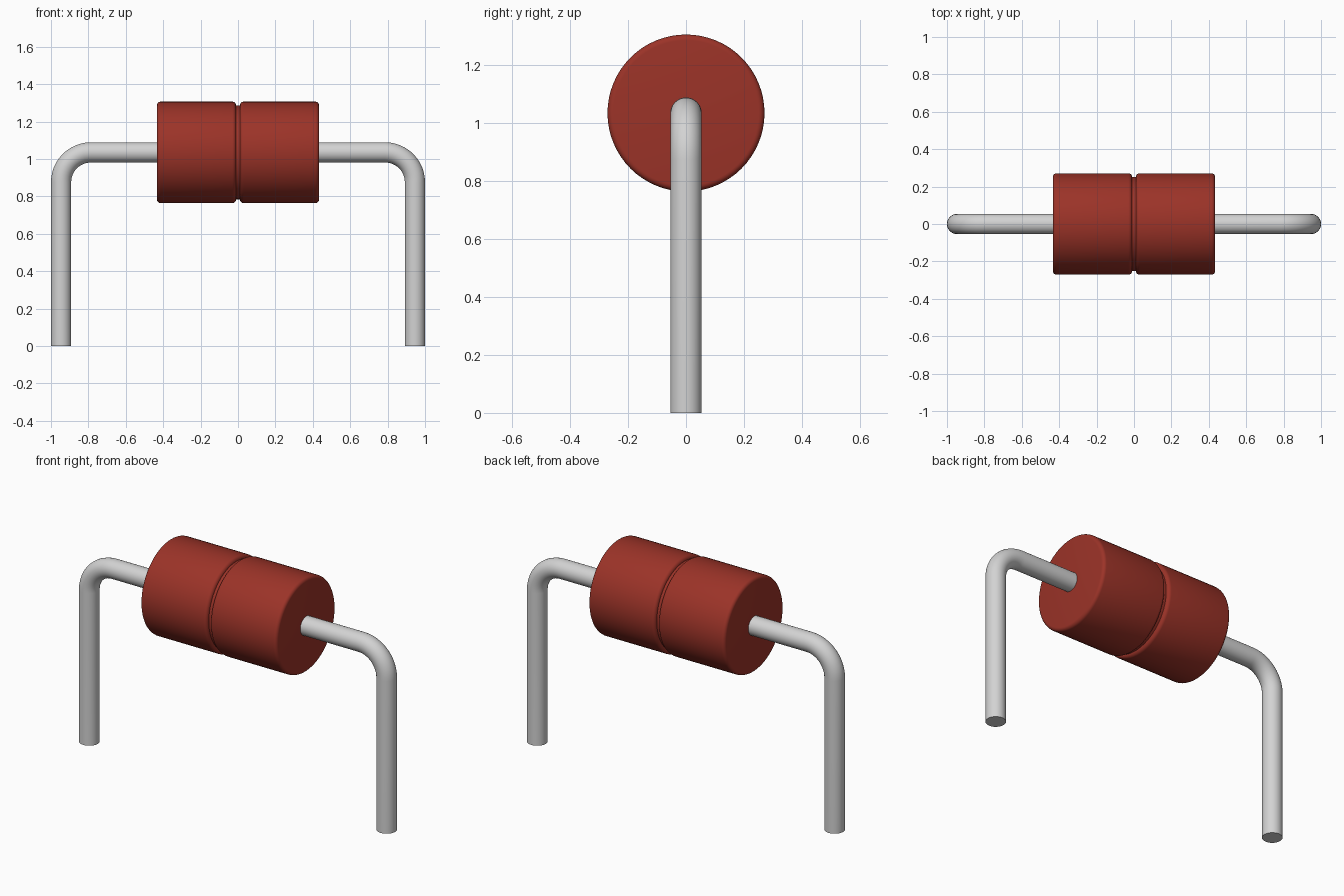
import bpy, bmesh
from math import sin, cos, pi, radians
from mathutils import Vector

cube = bpy.data.objects.get("Cube")
if cube:
    bpy.data.objects.remove(cube, do_unlink=True)

AXIS_Z = 1.035      # height of the body axis
BODY_R = 0.271
HALF_LEN = 0.434
FILLET = 0.02
GROOVE_HALF = 0.01  # half width of the groove floor
WIRE_R = 0.054
LEG_X = 0.946
BEND_R = 0.16


def material(name, rgb):
    mat = bpy.data.materials.new(name)
    mat.use_nodes = True
    mat.diffuse_color = (*rgb, 1)
    bsdf = next(n for n in mat.node_tree.nodes if n.type == 'BSDF_PRINCIPLED')
    bsdf.inputs["Base Color"].default_value = (*rgb, 1)
    return mat


red = material("brick red", (0.33, 0.033, 0.021))
metal = material("pale grey metal", (0.65, 0.65, 0.65))


def loft(name, rings, mat):
    """Skin a list of equal point rings and cap both ends."""
    bm = bmesh.new()
    loops = [[bm.verts.new(p) for p in ring] for ring in rings]
    n = len(loops[0])
    for a, b in zip(loops, loops[1:]):
        for i in range(n):
            j = (i + 1) % n
            bm.faces.new((a[i], a[j], b[j], b[i]))
    bm.faces.new(loops[0])
    bm.faces.new(loops[-1])
    bmesh.ops.recalc_face_normals(bm, faces=bm.faces)
    mesh = bpy.data.meshes.new(name)
    bm.to_mesh(mesh)
    bm.free()
    mesh.materials.append(mat)
    obj = bpy.data.objects.new(name, mesh)
    bpy.context.collection.objects.link(obj)
    bpy.ops.object.select_all(action='DESELECT')
    obj.select_set(True)
    bpy.context.view_layer.objects.active = obj
    bpy.ops.object.shade_smooth_by_angle(angle=radians(35))
    return obj


def ring(centre, side, up, radius, count):
    return [centre + radius * (cos(2 * pi * i / count) * side + sin(2 * pi * i / count) * up)
            for i in range(count)]


X, Y, Z = Vector((1, 0, 0)), Vector((0, 1, 0)), Vector((0, 0, 1))

# Body: turned profile with rounded rims and a groove round the middle
arc = [i * pi / 10 for i in range(6)]
half = [(GROOVE_HALF + FILLET * (1 - cos(a)), BODY_R - FILLET * (1 - sin(a))) for a in arc]
half += [(HALF_LEN - FILLET * (1 - sin(a)), BODY_R - FILLET * (1 - cos(a))) for a in arc]
profile = [(-x, r) for x, r in reversed(half)] + half
loft("body", [ring(Vector((x, 0, AXIS_Z)), Y, Z, r, 64) for x, r in profile], red)


# Leads: straight out of the body, round a bend, and down to the ground
def lead(name, sign):
    bend_x, bend_z = LEG_X - BEND_R, AXIS_Z - BEND_R
    path = [(HALF_LEN - 0.03, AXIS_Z, 0)]
    for i in range(13):
        a = i * pi / 24
        path.append((bend_x + BEND_R * sin(a), bend_z + BEND_R * cos(a), a))
    path.append((LEG_X, 0, pi / 2))
    rings = []
    for x, z, a in path:
        outward = Vector((sign * sin(a), 0, cos(a)))
        rings.append(ring(Vector((sign * x, 0, z)), Y, outward, WIRE_R, 32))
    loft(name, rings, metal)


lead("left_lead", 1)
lead("right_lead", -1)
